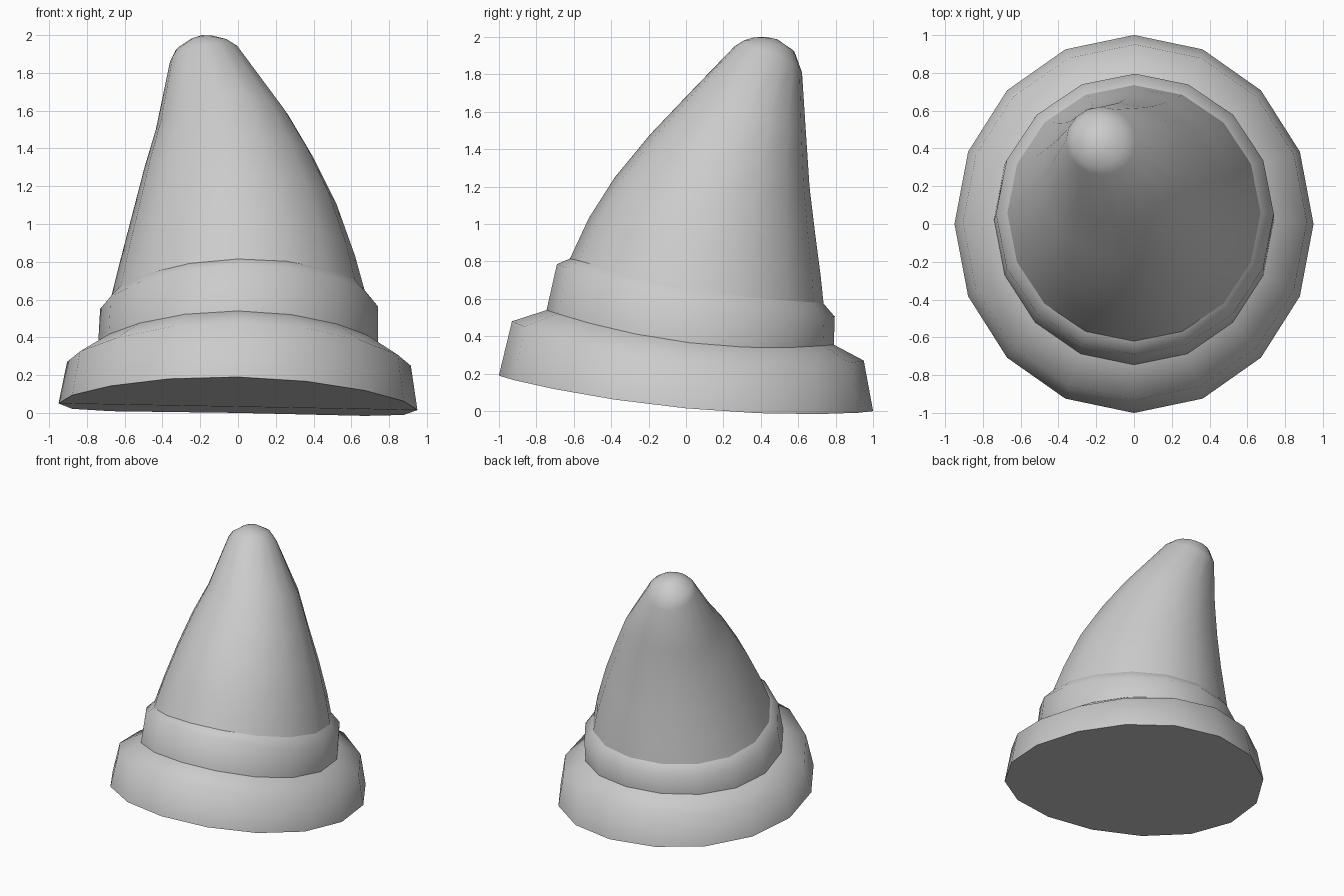
import bpy
import bmesh
from math import cos, sin, pi, radians

SIDES = 16

default_cube = bpy.data.objects.get("Cube")
if default_cube:
    bpy.data.objects.remove(default_cube, do_unlink=True)

# One plain grey for the whole hat
grey = bpy.data.materials.new("light_grey")
grey.use_nodes = True
colour = (0.6, 0.6, 0.6, 1)
grey.diffuse_color = colour
grey.node_tree.nodes["Principled BSDF"].inputs["Base Color"].default_value = colour


def ring_points(left, right, front, back):
    """Sagging oval through (x, z) side points and (y, z) front and back points."""
    (xl, zl), (xr, zr), (yf, zf), (yb, zb) = left, right, front, back
    side, ends = (zl + zr) / 2, (zf + zb) / 2
    points = []
    for i in range(SIDES):
        c, s = cos(2 * pi * i / SIDES), sin(2 * pi * i / SIDES)
        x = (xl + xr) / 2 + c * (xr - xl) / 2
        y = (yf + yb) / 2 + s * (yb - yf) / 2
        z = side * c * c + ends * s * s + c * (zr - zl) / 2 + s * (zb - zf) / 2
        points.append((x, y, z))
    return points


def loft(name, rings, close_bottom=False, apex=None):
    """Skin a stack of rings, with an optional floor and a pointed cap."""
    bm = bmesh.new()
    loops = [[bm.verts.new(p) for p in ring_points(*r)] for r in rings]
    for low, high in zip(loops, loops[1:]):
        for i in range(SIDES):
            j = (i + 1) % SIDES
            bm.faces.new((low[i], low[j], high[j], high[i]))
    if close_bottom:
        bm.faces.new(loops[0][::-1])
    if apex:
        tip = bm.verts.new(apex)
        for i in range(SIDES):
            bm.faces.new((loops[-1][i], loops[-1][(i + 1) % SIDES], tip))
    mesh = bpy.data.meshes.new(name)
    bm.to_mesh(mesh)
    bm.free()
    mesh.materials.append(grey)
    obj = bpy.data.objects.new(name, mesh)
    bpy.context.collection.objects.link(obj)
    bpy.ops.object.select_all(action="DESELECT")
    obj.select_set(True)
    bpy.context.view_layer.objects.active = obj
    bpy.ops.object.shade_smooth_by_angle(angle=radians(75))
    return obj


# Rings shared between neighbouring parts: left edge, right edge, front, back
brim_seam = ((-.74, .37), (.74, .365), (-.745, .54), (.79, .355))
cone_seam = ((-.67, .62), (.67, .65), (-.62, .815), (.735, .575))

# Wide rolled brim with a closed underside
loft("brim", [
    ((-.95, .05), (.95, .015), (-1, .19), (1, 0)),
    ((-.905, .27), (.915, .25), (-.93, .48), (.95, .27)),
    brim_seam,
], close_bottom=True)

# Narrow band above the brim
loft("band", [
    brim_seam,
    ((-.73, .55), (.74, .565), (-.69, .785), (.795, .505)),
    cone_seam,
])

# Leaning cone with a rounded tip
loft("cone", [
    cone_seam,
    ((-.625, .8), (.62, .83), (-.52, 1.03), (.72, .72)),
    ((-.56, 1.05), (.52, 1.11), (-.38, 1.25), (.69, .95)),
    ((-.495, 1.3), (.4, 1.35), (-.19, 1.48), (.66, 1.2)),
    ((-.435, 1.5), (.27, 1.57), (0, 1.68), (.64, 1.5)),
    ((-.36, 1.86), (.01, 1.92), (.26, 1.95), (.62, 1.81)),
    ((-.33, 1.92), (-.05, 1.97), (.3, 1.975), (.58, 1.92)),
    ((-.25, 1.98), (-.13, 1.995), (.36, 1.995), (.49, 1.985)),
], apex=(-.19, .42, 2))
